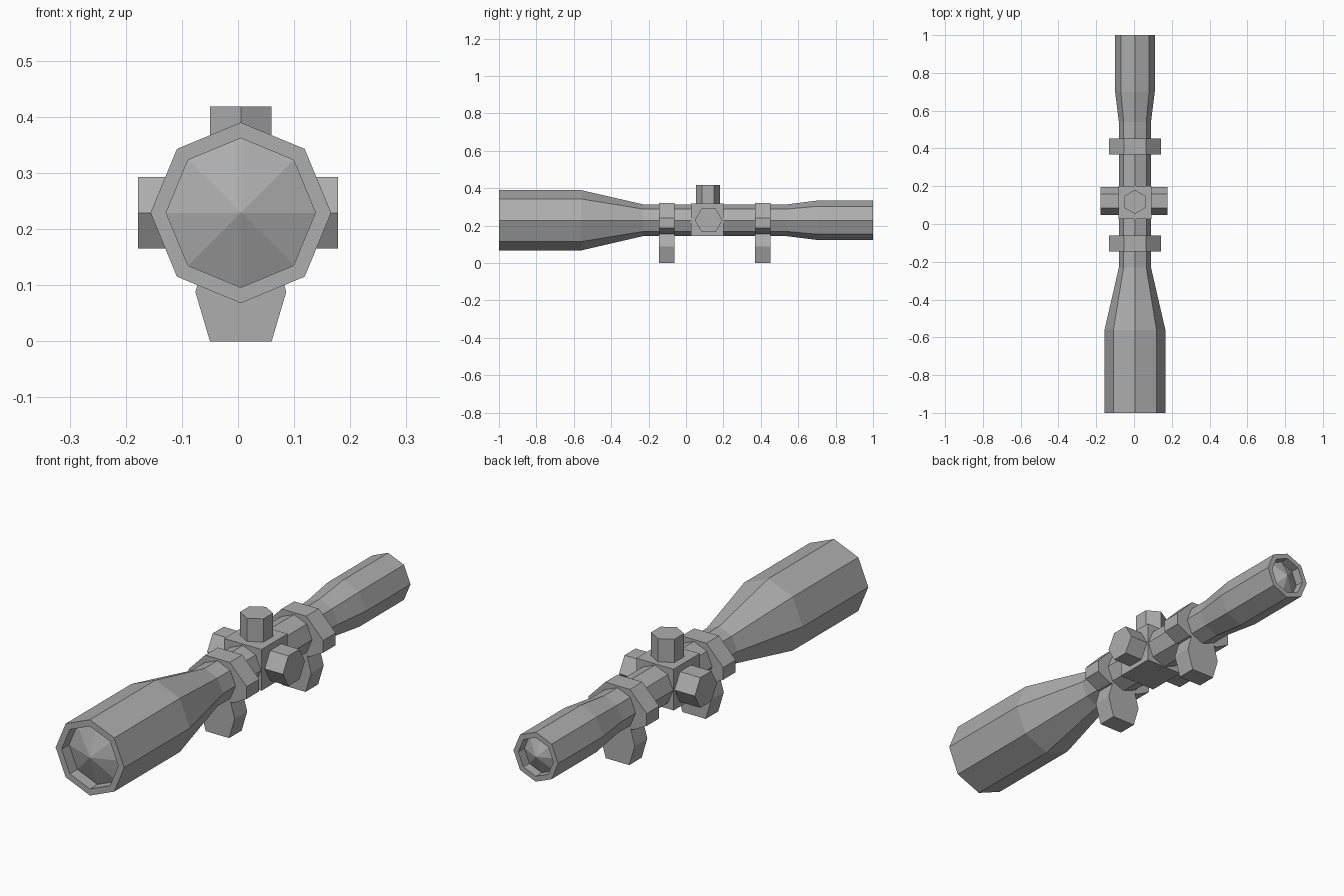
import bpy, bmesh, math
from mathutils import Vector

old = bpy.data.objects.get("Cube")
if old:
    bpy.data.objects.remove(old, do_unlink=True)

metal = bpy.data.materials.new("grey_metal")
metal.use_nodes = True
grey = (0.42, 0.42, 0.42, 1)
metal.diffuse_color = grey
metal.node_tree.nodes["Principled BSDF"].inputs["Base Color"].default_value = grey

CX, CZ = 0.005, 0.229      # optical axis
TURRET_Y = 0.117


def finish(name, bm):
    bmesh.ops.recalc_face_normals(bm, faces=bm.faces)
    mesh = bpy.data.meshes.new(name)
    bm.to_mesh(mesh)
    bm.free()
    mesh.materials.append(metal)
    obj = bpy.data.objects.new(name, mesh)
    bpy.context.collection.objects.link(obj)
    return obj


def loft(name, rings):
    """Join rings of points; a one-point ring is an apex, open ends are capped."""
    bm = bmesh.new()
    loops = [[bm.verts.new(p) for p in ring] for ring in rings]
    n = max(len(ring) for ring in loops)
    for a, b in zip(loops, loops[1:]):
        for i in range(n):
            j = (i + 1) % n
            if len(a) == 1:
                bm.faces.new((a[0], b[i], b[j]))
            elif len(b) == 1:
                bm.faces.new((a[i], b[0], a[j]))
            else:
                bm.faces.new((a[i], b[i], b[j], a[j]))
    for end in (loops[0], loops[-1]):
        if len(end) > 1:
            bm.faces.new(end)
    return finish(name, bm)


def ring(origin, u, v, radius, sides):
    """Regular polygon whose first corner lies along u."""
    if radius == 0:
        return [Vector(origin)]
    return [Vector(origin) + radius * (Vector(u) * math.cos(t) + Vector(v) * math.sin(t))
            for t in (2 * math.pi * i / sides for i in range(sides))]


X, Y, Z = (1, 0, 0), (0, 1, 0), (0, 0, 1)

# Octagonal body with recessed, pointed lenses at both ends
profile = [(-1, 0), (-0.95, 0.133), (-1, 0.133), (-1, 0.161), (-0.56, 0.161),
           (-0.23, 0.085), (0.54, 0.085), (0.7, 0.105), (1, 0.105),
           (1, 0.082), (0.96, 0.082), (1, 0)]
loft("scope_body", [ring((CX, y, CZ), Z, X, r, 8) for y, r in profile])

# Turret block
bm = bmesh.new()
bmesh.ops.create_cube(bm, size=0.175)
bmesh.ops.translate(bm, verts=bm.verts, vec=(CX, TURRET_Y - 0.004, 0.232))
finish("turret_block", bm)

# Hexagonal knobs
loft("top_knob", [ring((CX, TURRET_Y, z), Y, X, 0.0635, 6) for z in (0.3, 0.418)])
for name, x0, x1 in (("left_knob", 0.08, 0.178), ("right_knob", -0.07, -0.178)):
    loft(name, [ring((x, TURRET_Y + 0.004, CZ), Y, Z, 0.074, 6) for x in (x0, x1)])

# Mounts: a clamp with side flanges above a tapered foot
clamp = [(0.058, 0.322), (0.137, 0.24), (0.137, 0.188), (0.075, 0.155)]
foot = [(0.06, 0.16), (0.081, 0.088), (0.055, 0)]


def extrude_half(name, half, y0, y1):
    outline = half + [(-x, z) for x, z in reversed(half)]
    loft(name, [[(CX + x, y, z) for x, z in outline] for y in (y0, y1)])


for label, y in (("front", -0.103), ("rear", 0.41)):
    extrude_half(label + "_clamp", clamp, y - 0.042, y + 0.042)
    extrude_half(label + "_foot", foot, y - 0.042, y + 0.042)
